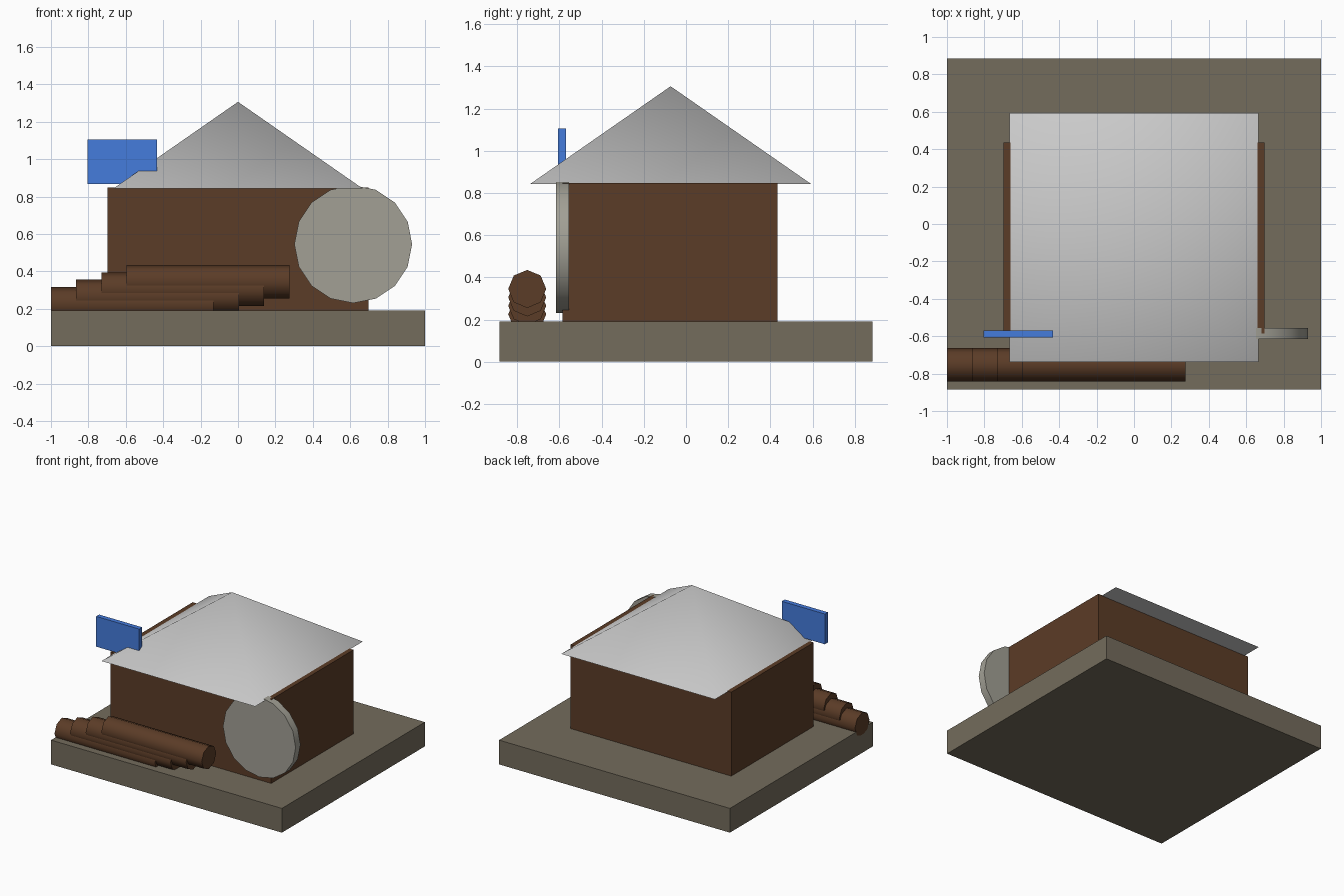
import bpy
from math import pi, sqrt

if "Cube" in bpy.data.objects:
    bpy.data.objects.remove(bpy.data.objects["Cube"])


def material(name, rgb):
    m = bpy.data.materials.new(name)
    m.diffuse_color = (*rgb, 1)
    m.use_nodes = True
    m.node_tree.nodes["Principled BSDF"].inputs["Base Color"].default_value = m.diffuse_color
    return m


stone = material("stone", (0.174, 0.15, 0.107))
wood = material("wood", (0.105, 0.045, 0.02))
blue = material("blue", (0.06, 0.2, 0.72))
pale = material("pale_stone", (0.36, 0.35, 0.30))


def finish(name, mat=None, smooth=None):
    ob = bpy.context.object
    ob.name = name
    if mat:
        ob.data.materials.append(mat)
    bpy.ops.object.transform_apply(location=False, rotation=True, scale=True)
    if smooth:
        bpy.ops.object.shade_smooth_by_angle(angle=smooth)
    return ob


def box(name, lo, hi, mat):
    bpy.ops.mesh.primitive_cube_add(size=1, location=[(a + b) / 2 for a, b in zip(lo, hi)])
    bpy.context.object.scale = [b - a for a, b in zip(lo, hi)]
    return finish(name, mat)


def cylinder(name, sides, radius, depth, loc, rot, mat):
    bpy.ops.mesh.primitive_cylinder_add(vertices=sides, radius=radius, depth=depth,
                                        location=loc, rotation=rot)
    return finish(name, mat, pi * 0.28)


# Ground slab, walls and hanging sign
box("ground_slab", (-1, -0.885, 0), (1, 0.885, 0.19), stone)
box("walls", (-0.697, -0.585, 0.19), (0.697, 0.435, 0.847), wood)
box("sign_board", (-0.805, -0.606, 0.868), (-0.432, -0.569, 1.105), blue)

# Pyramid roof
bpy.ops.mesh.primitive_cone_add(vertices=4, radius1=0.666 * sqrt(2), depth=0.463,
                                location=(0, -0.073, 0.843 + 0.463 / 2), rotation=(0, 0, pi / 4))
finish("roof", None, pi * 0.28)

# Round stone wheel leaning on the front corner
cylinder("stone_wheel", 16, 0.315, 0.06, (0.616, -0.586, 0.545), (pi / 2, 0, 0), pale)

# Stepped stack of eight-sided logs
for i in range(4):
    cylinder(f"log_{i + 1}", 8, 0.09, 0.87, (-0.565 + 0.135 * i, -0.753, 0.225 + 0.04 * i),
             (0, pi / 2, 0), wood)
